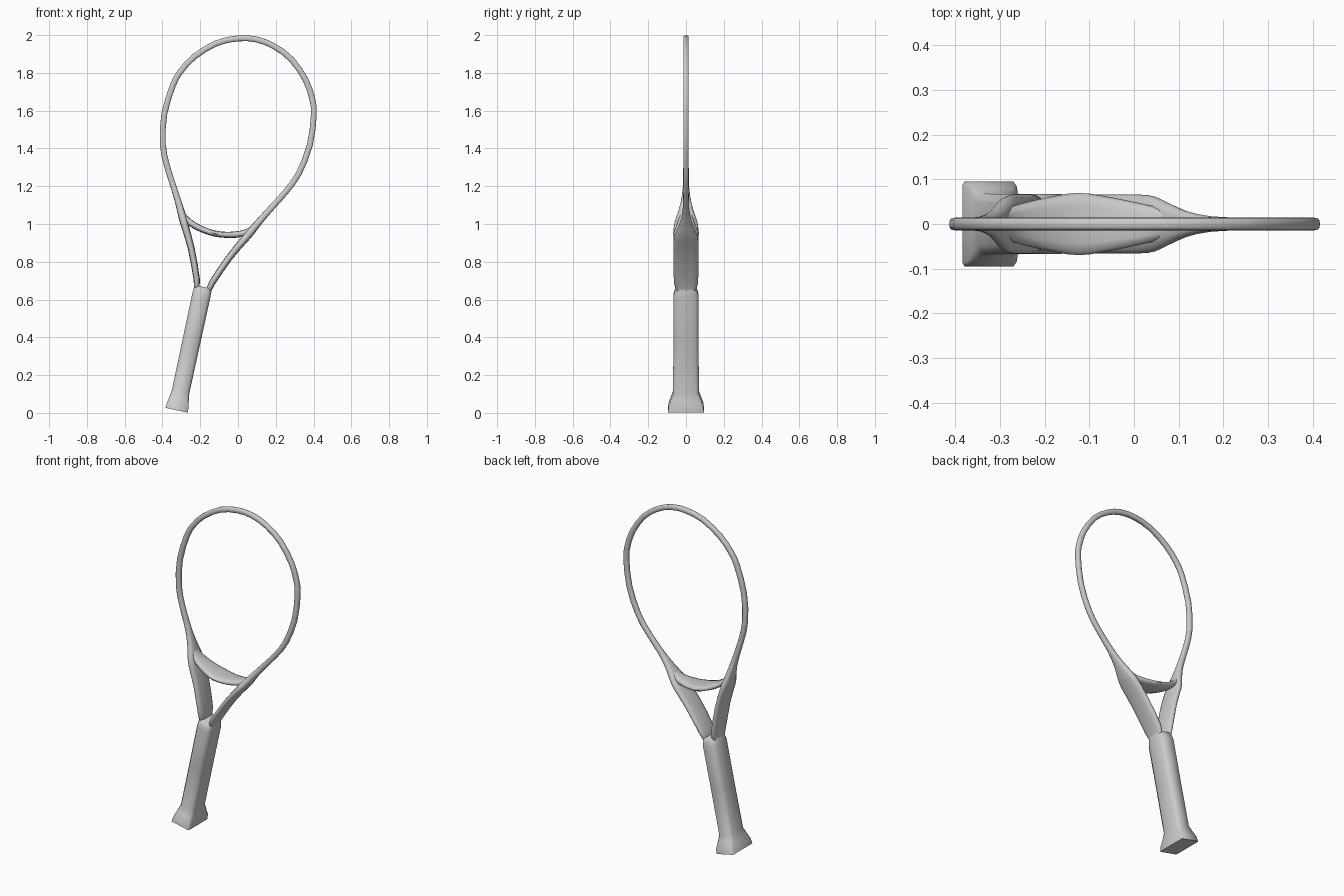
import bpy, bmesh, math
from mathutils import Vector

if "Cube" in bpy.data.objects:
    bpy.data.objects.remove(bpy.data.objects["Cube"], do_unlink=True)

grey = bpy.data.materials.new("light_grey")
grey.use_nodes = True
GREY = (0.6, 0.6, 0.6, 1)
grey.diffuse_color = GREY
grey.node_tree.nodes["Principled BSDF"].inputs["Base Color"].default_value = GREY

# The racket leans sideways: "along" runs up the handle, "across" to its left
LEAN = math.atan2(0.14, 0.65)
BASE = Vector((-0.325, 0, 0.014))
ALONG = Vector((math.sin(LEAN), 0, math.cos(LEAN)))
ACROSS = Vector((math.cos(LEAN), 0, -math.sin(LEAN)))
DEPTH = Vector((0, 1, 0))


def loft(name, rings):
    """Skin a list of equal rings of points, cap both ends, shade smooth."""
    bm = bmesh.new()
    loops = [[bm.verts.new(p) for p in ring] for ring in rings]
    n = len(loops[0])
    for a, b in zip(loops, loops[1:]):
        for i in range(n):
            j = (i + 1) % n
            bm.faces.new((a[i], a[j], b[j], b[i]))
    bm.faces.new(loops[0])
    bm.faces.new(loops[-1])
    bmesh.ops.recalc_face_normals(bm, faces=bm.faces)
    mesh = bpy.data.meshes.new(name)
    bm.to_mesh(mesh)
    bm.free()
    mesh.materials.append(grey)
    obj = bpy.data.objects.new(name, mesh)
    bpy.context.collection.objects.link(obj)
    bpy.ops.object.select_all(action='DESELECT')
    obj.select_set(True)
    bpy.context.view_layer.objects.active = obj
    bpy.ops.object.shade_smooth_by_angle(angle=math.radians(66))


def mirrored(half):
    """Complete a half path that ends on the centre line."""
    return [Vector((-v, u, w, d)) for v, u, w, d in half] + \
           [Vector(p) for p in reversed(half[:-1])]


def smoothed(pts):
    """Insert one spline midpoint between each pair of points."""
    out = [pts[0]]
    for i in range(len(pts) - 1):
        p0, p3 = pts[max(i - 1, 0)], pts[min(i + 2, len(pts) - 1)]
        mid = (pts[i] + pts[i + 1]) * 0.5625 - (p0 + p3) * 0.0625
        out += [mid, pts[i + 1]]
    return out


def boxy(c):
    """Push a sine or cosine outwards, for a rounded-box section."""
    return math.copysign(abs(c) ** 0.7, c)


def sweep(name, half, sides=12):
    """Sweep a rounded section of changing half width and depth along a path."""
    path = smoothed(mirrored(half))
    turns = [math.tau * k / sides for k in range(sides)]
    rings = []
    for i, (v, u, w, d) in enumerate(path):
        t = path[min(i + 1, len(path) - 1)] - path[max(i - 1, 0)]
        t = Vector((t.x, t.y)).normalized()
        out = ACROSS * t.y - ALONG * t.x
        centre = BASE + ACROSS * v + ALONG * u
        rings.append([centre + out * w * boxy(math.cos(a)) + DEPTH * d * boxy(math.sin(a))
                      for a in turns])
    loft(name, rings)


# Head hoop with both throat arms: across, along, half width, half depth
RIM = (0.0155, 0.0145)
sweep("hoop_and_throat", [
    (0.033, 0.65, 0.013, 0.048), (0.042, 0.70, 0.017, 0.064),
    (0.103, 0.85, 0.018, 0.066), (0.158, 0.955, 0.020, 0.065),
    (0.182, 1.00, 0.021, 0.054), (0.218, 1.07, 0.018, 0.030),
    (0.263, 1.15, 0.016, 0.017), (0.320, 1.25, *RIM), (0.368, 1.36, *RIM),
    (0.394, 1.52, *RIM), (0.381, 1.68, *RIM), (0.356, 1.76, *RIM),
    (0.302, 1.85, *RIM), (0.206, 1.942, *RIM), (0.100, 1.992, *RIM),
    (0.0, 2.008, *RIM)])

# Bridge closing the bottom of the hoop, deepest in the middle
sweep("throat_bridge", [
    (0.235, 1.09, 0.010, 0.014), (0.200, 1.035, 0.015, 0.026),
    (0.160, 0.997, 0.017, 0.040), (0.110, 0.975, 0.017, 0.052),
    (0.055, 0.962, 0.016, 0.063), (0.0, 0.957, 0.016, 0.070)])


# Grip: eight-sided bar, flaring to a nearly square-cornered butt
def grip_ring(u, w, d, corner):
    quarter = [(w, d * corner), (w * corner, d)]
    pts = quarter + [(-x, y) for x, y in reversed(quarter)]
    pts += [(-x, -y) for x, y in pts]
    return [BASE + ALONG * u + ACROSS * x + DEPTH * y for x, y in pts]


loft("grip", [grip_ring(*r) for r in (
    (0.0, 0.060, 0.095, 0.93), (0.03, 0.058, 0.092, 0.90),
    (0.065, 0.052, 0.080, 0.80), (0.10, 0.047, 0.068, 0.70),
    (0.36, 0.048, 0.067, 0.68), (0.62, 0.049, 0.067, 0.68),
    (0.645, 0.048, 0.061, 0.68), (0.668, 0.047, 0.050, 0.68))])
